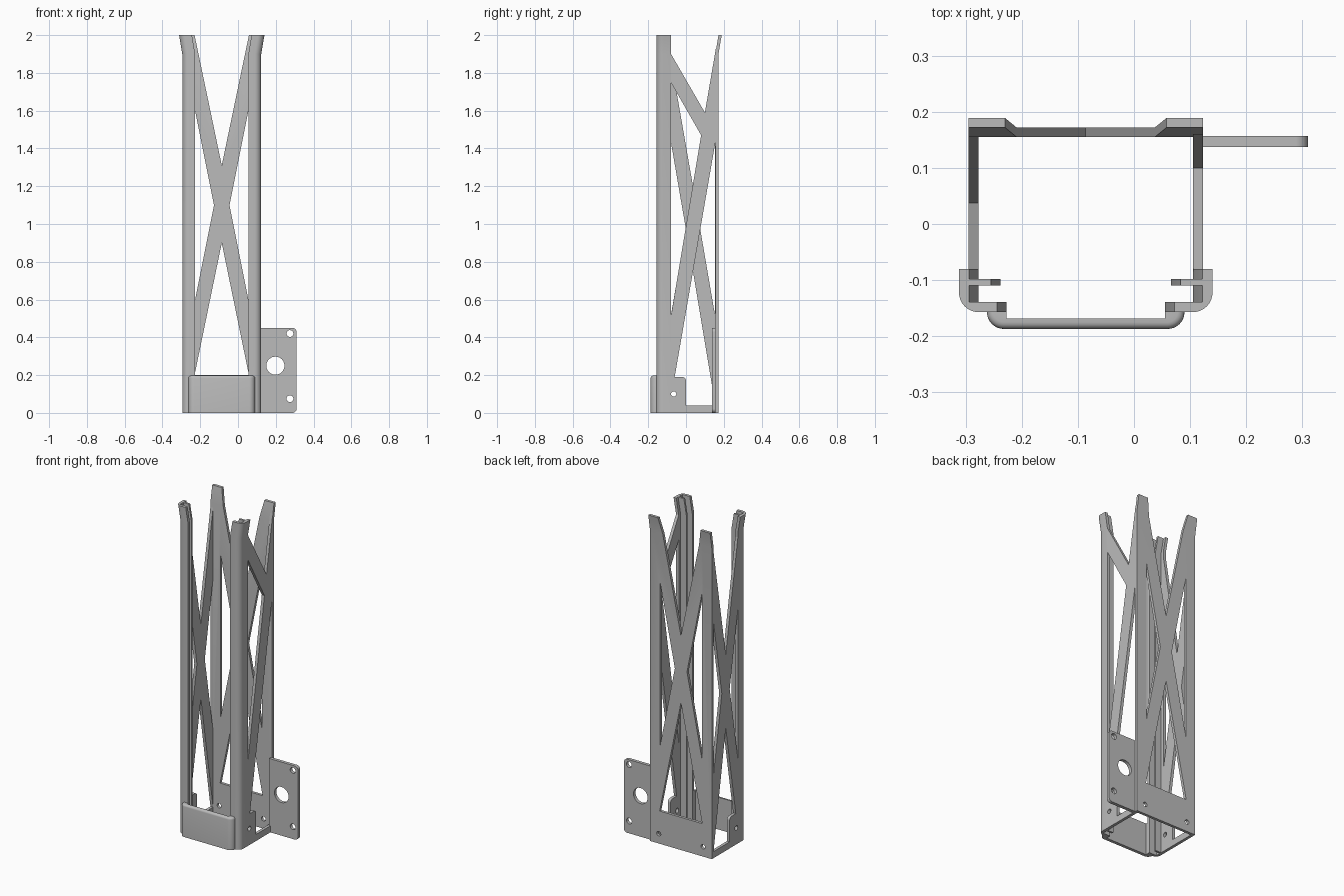
import bpy, bmesh, math

old = bpy.data.objects.get("Cube")
if old:
    bpy.data.objects.remove(old)

GREY = bpy.data.materials.new("plain grey")
GREY.use_nodes = True
GREY.diffuse_color = (0.5, 0.5, 0.5, 1)
GREY.node_tree.nodes["Principled BSDF"].inputs["Base Color"].default_value = (0.5, 0.5, 0.5, 1)

MID = -0.086          # middle of the tower in x
TOP, FLARE_Z, FLARE = 2.0, 1.9, 0.017
T = 0.018             # wall thickness


def arc(cx, cy, r, start, end, steps=8):
    angles = [math.radians(start + (end - start) * i / steps) for i in range(steps + 1)]
    return [(cx + r * math.cos(a), cy + r * math.sin(a)) for a in angles]


def circle(cx, cy, r):
    return arc(cx, cy, r, 0, 360, 24)[:-1]


def flip(points, centre):
    return [(2 * centre - u, v) for u, v in points]


def plate(name, axis, low, high, outline, holes=(), flare=None, edit=None):
    """Fill an outline with holes and extrude it from low to high along axis."""
    curve = bpy.data.curves.new(name, "CURVE")
    curve.dimensions = "2D"
    curve.fill_mode = "BOTH"
    curve.extrude = (high - low) / 2
    for loop in [outline, *holes]:
        spline = curve.splines.new("POLY")
        spline.points.add(len(loop) - 1)
        for point, (u, v) in zip(spline.points, loop):
            point.co = (u, v, 0, 1)
        spline.use_cyclic_u = True
    temp = bpy.data.objects.new("temp", curve)
    bpy.context.collection.objects.link(temp)
    mesh = bpy.data.meshes.new_from_object(temp)
    bpy.data.objects.remove(temp)

    bm = bmesh.new()
    bm.from_mesh(mesh)
    bmesh.ops.remove_doubles(bm, verts=bm.verts, dist=1e-5)
    for vert in bm.verts:
        u, v, d = vert.co
        d += (low + high) / 2
        vert.co = {"x": (d, u, v), "y": (u, d, v), "z": (u, v, d)}[axis]
    if edit:
        edit(bm)
    if flare:
        # lean the part above the flare height outward
        bmesh.ops.bisect_plane(bm, geom=bm.verts[:] + bm.edges[:] + bm.faces[:],
                               plane_co=(0, 0, FLARE_Z), plane_no=(0, 0, 1))
        for vert in bm.verts:
            lean = max(0, (vert.co.z - FLARE_Z) / (TOP - FLARE_Z))
            vert.co.x += flare[0] * lean
            vert.co.y += flare[1] * lean
    bmesh.ops.recalc_face_normals(bm, faces=bm.faces)
    bm.to_mesh(mesh)
    bm.free()
    mesh.name = name
    mesh.materials.clear()
    mesh.materials.append(GREY)
    obj = bpy.data.objects.new(name, mesh)
    bpy.context.collection.objects.link(obj)
    bpy.ops.object.select_all(action="DESELECT")
    obj.select_set(True)
    bpy.context.view_layer.objects.active = obj
    bpy.ops.object.shade_smooth_by_angle(angle=math.radians(30))
    return obj


# Back wall with crossed straps
side_cut = [(-0.227, 1.6), (-0.127, 1.1), (-0.227, 0.6)]
plate("back_wall", "y", 0.155, 0.172,
      [(-0.295, 0), (0.123, 0), (0.123, TOP), (0.058, TOP), (MID, 1.31), (-0.23, TOP), (-0.295, TOP)],
      [side_cut, flip(side_cut, MID), [(-0.23, 0.2), (0.058, 0.2), (MID, 0.9)],
       circle(MID + 0.15, 0.06, 0.014), circle(MID - 0.15, 0.06, 0.014)],
      flare=(0, FLARE))

# Right wall with crossed straps, left wall with a zigzag strap
FRONT, BACK, YMID = -0.08, 0.155, 0.037
tab = [(-0.06, 0.19)] + arc(-0.02, 0.17, 0.02, 90, 0, 6) + [(0, 0.04), (BACK, 0.04)]
screw = circle(-0.065, 0.1, 0.014)
cut = [(FRONT, 1.435), (-0.001, 0.975), (FRONT, 0.515)]
plate("right_wall", "x", -0.295, -0.295 + T,
      [(-0.085, 0), (0.16, 0), (0.16, 1.9), (YMID, 1.2), (-0.085, 1.9)],
      [cut, flip(cut, YMID), [(YMID, 0.75)] + tab, screw])
plate("left_wall", "x", 0.123 - T, 0.123,
      [(-0.085, 0), (0.16, 0), (0.16, 1.94), (0.1, 1.59), (-0.085, 1.91)],
      [[(FRONT, 1.75), (0.08, 1.47), (FRONT, 0.51)], [(BACK, 1.43)] + tab, screw])

# Slotted front rails
rail = ([(-0.295, -0.08)] + arc(-0.26, -0.122, 0.035, 180, 270)
        + [(-0.227, -0.157), (-0.227, -0.139), (-0.277, -0.139), (-0.277, -0.11),
           (-0.238, -0.11), (-0.238, -0.098), (-0.277, -0.098), (-0.277, -0.08)])
plate("right_front_rail", "z", 0, TOP, rail, flare=(-FLARE, 0))
plate("left_front_rail", "z", 0, TOP, flip(rail, MID), flare=(FLARE, 0))


# Rounded front cover at the foot
def round_top(bm):
    def outer(v):
        return v.co.z > 0.19 and (abs(v.co.x - MID) > 0.145 or v.co.y < -0.18)
    edges = [e for e in bm.edges if all(outer(v) for v in e.verts)
             and any(abs(f.normal.z) < 0.5 for f in e.link_faces)]
    bmesh.ops.bevel(bm, geom=edges, offset=0.012, segments=4, profile=0.5, affect="EDGES")


def prepare_cover(bm):
    bmesh.ops.dissolve_limit(bm, angle_limit=0.01, verts=bm.verts, edges=bm.edges)
    bm.normal_update()
    round_top(bm)


half = arc(-0.232, -0.157, 0.03, 180, 270)
inner = [(-0.227, -0.168), (-0.227, -0.157)]
plate("front_cover", "z", 0, 0.197,
      half + flip(half, MID)[::-1] + flip(inner, MID)[::-1] + inner, edit=prepare_cover)

# Side mounting plate
plate("mounting_plate", "y", 0.137, 0.157,
      [(0.115, 0)] + arc(0.288, 0.022, 0.022, -90, 0) + arc(0.288, 0.428, 0.022, 0, 90) + [(0.115, 0.45)],
      [circle(0.275, 0.42, 0.018), circle(0.275, 0.075, 0.018), circle(0.198, 0.25, 0.048)])
